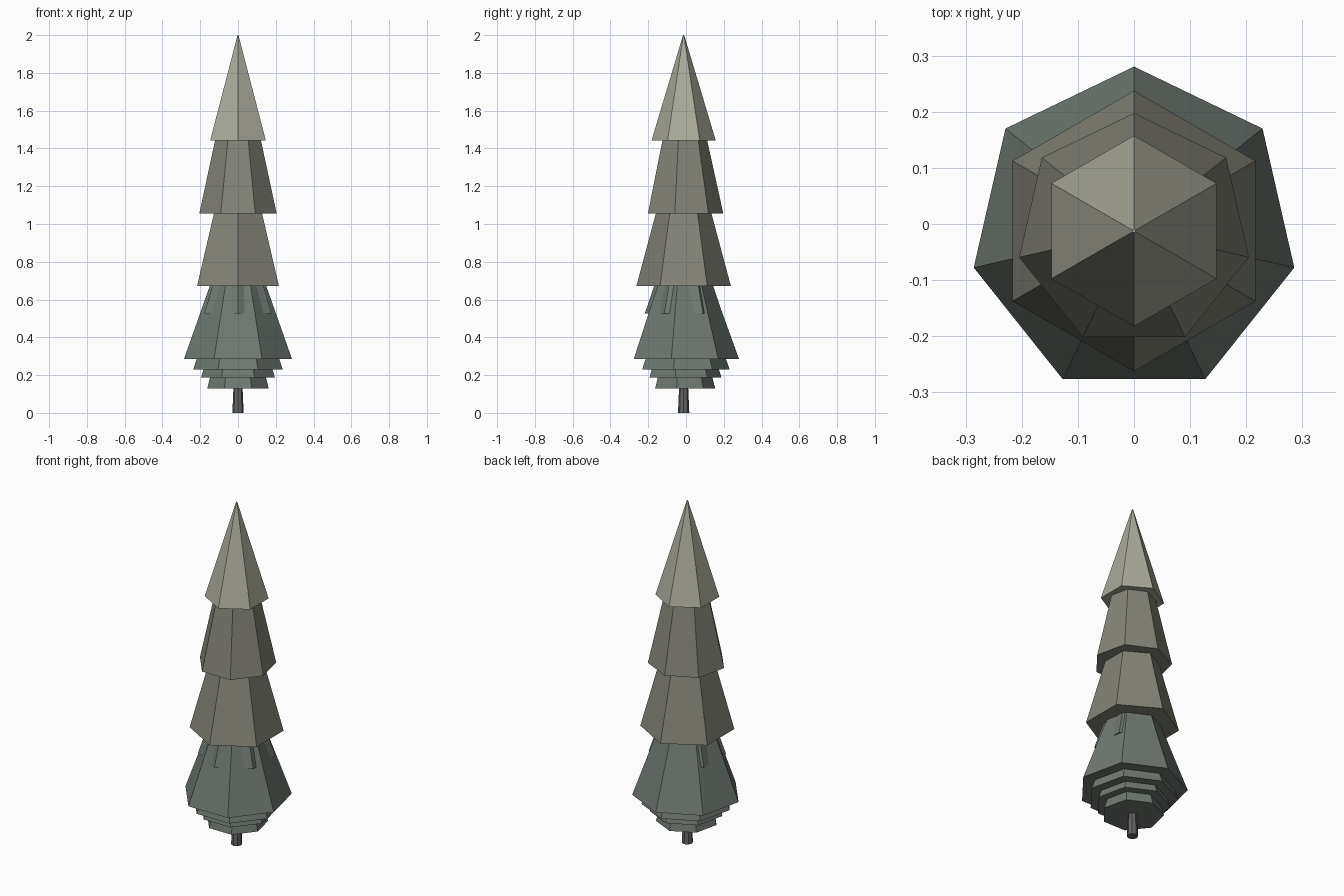
import bpy, bmesh
from math import sin, cos, tau

if "Cube" in bpy.data.objects:
    bpy.data.objects.remove(bpy.data.objects["Cube"])

CY = -0.0125  # tree axis, offset so the outline is centred


def material(name, rgb):
    m = bpy.data.materials.new(name)
    m.diffuse_color = (*rgb, 1)
    m.use_nodes = True
    m.node_tree.nodes["Principled BSDF"].inputs["Base Color"].default_value = m.diffuse_color
    return m


def frustum(name, sides, z0, r0, z1, r1, mat, smooth=False):
    """Capped frustum with one corner pointing to +y."""
    bm = bmesh.new()
    rings = []
    for z, r in ((z0, r0), (z1, r1)):
        rings.append([bm.verts.new((r * sin(tau * i / sides),
                                    CY + r * cos(tau * i / sides), z))
                      for i in range(sides)])
    low, high = rings
    for i in range(sides):
        j = (i + 1) % sides
        f = bm.faces.new((low[i], low[j], high[j], high[i]))
        f.smooth = smooth
    bm.faces.new(low)
    bm.faces.new(high)
    bmesh.ops.recalc_face_normals(bm, faces=bm.faces)
    me = bpy.data.meshes.new(name)
    bm.to_mesh(me)
    bm.free()
    me.materials.append(mat)
    ob = bpy.data.objects.new(name, me)
    bpy.context.collection.objects.link(ob)
    return ob


tip = material("tip_foliage", (0.40, 0.40, 0.33))
mid = material("middle_foliage", (0.23, 0.23, 0.19))
low = material("lower_foliage", (0.16, 0.19, 0.165))
bark = material("bark", (0.13, 0.13, 0.13))

# Foliage tiers: name, sides, base z, base radius, top z, top radius, material
tiers = [
    ("top_tier", 6, 1.442, 0.170, 2.0, 0.003, tip),
    ("upper_tier", 7, 1.055, 0.210, 1.50, 0.112, mid),
    ("middle_tier", 6, 0.672, 0.250, 1.12, 0.130, mid),
    ("inner_tier", 6, 0.525, 0.206, 0.72, 0.140, low),
    ("wide_tier", 7, 0.286, 0.293, 0.72, 0.136, low),
    ("skirt_tier_1", 7, 0.231, 0.243, 0.34, 0.205, low),
    ("skirt_tier_2", 7, 0.188, 0.200, 0.28, 0.172, low),
    ("skirt_tier_3", 7, 0.130, 0.167, 0.24, 0.138, low),
]
for t in tiers:
    frustum(*t)

# Trunk
frustum("trunk", 8, 0.0, 0.030, 0.16, 0.023, bark, smooth=True)
bpy.data.objects["trunk"].select_set(True)
bpy.context.view_layer.objects.active = bpy.data.objects["trunk"]
bpy.ops.object.shade_smooth_by_angle()
